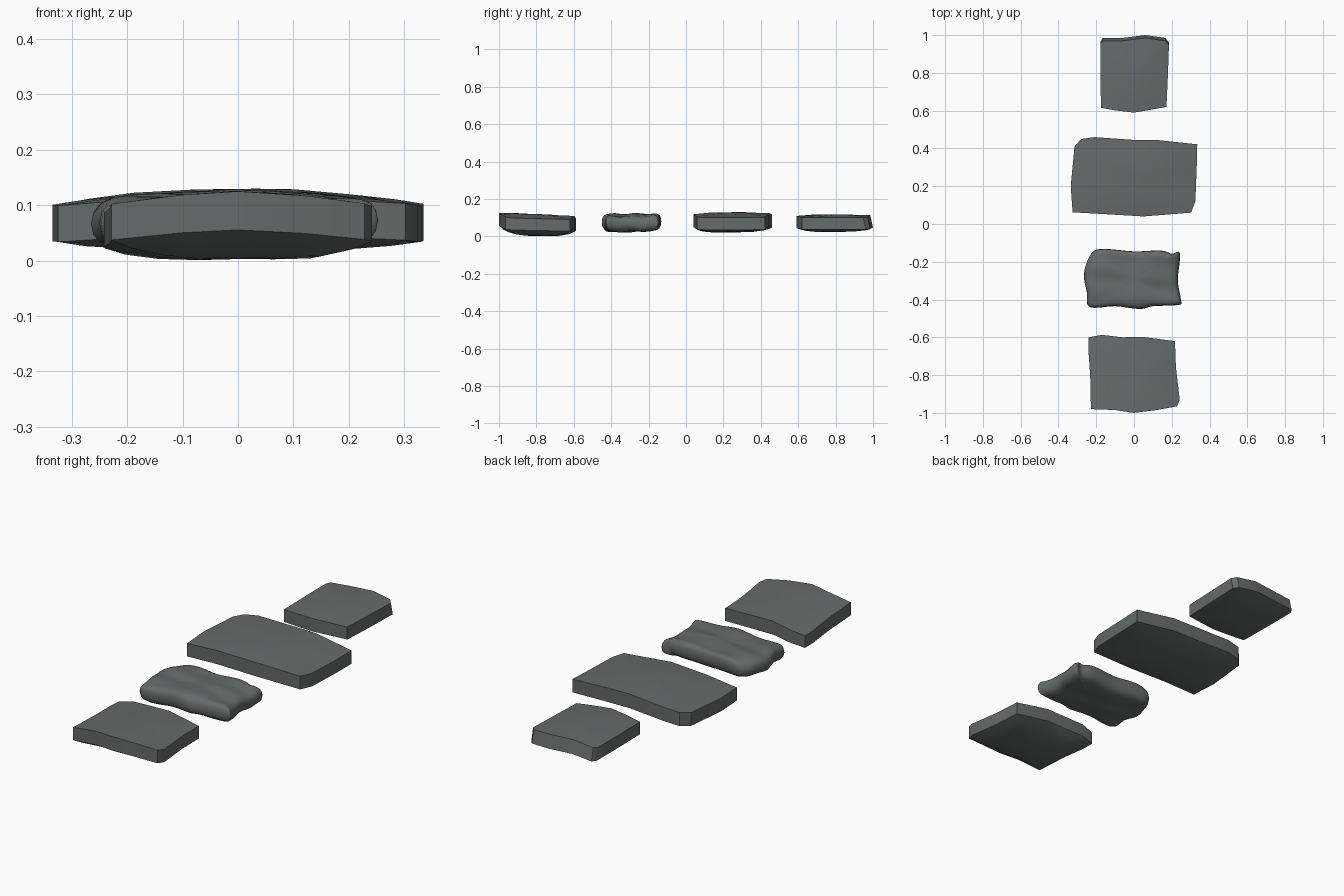
import bpy, bmesh, math
from mathutils import Vector

if "Cube" in bpy.data.objects:
    bpy.data.objects.remove(bpy.data.objects["Cube"])

stone = bpy.data.materials.new("slate grey")
stone.diffuse_color = (0.135, 0.145, 0.144, 1)
stone.use_nodes = True
stone.node_tree.nodes["Principled BSDF"].inputs["Base Color"].default_value = stone.diffuse_color

# (scale towards centre, side: 1 top / -1 bottom, fraction of the half thickness)
SHARP = [(.3, 1, 1), (.6, 1, 1), (.85, 1, 1), (1, 1, 1),
         (1, -1, 1), (.85, -1, 1), (.6, -1, 1), (.3, -1, 1)]
ROUND = [(.3, 1, 1), (.55, 1, 1), (.75, 1, 1), (.88, 1, .98), (.95, 1, .8), (.985, 1, .5), (1, 1, 0),
         (.985, -1, .5), (.95, -1, .8), (.88, -1, .98), (.75, -1, 1), (.5, -1, 1), (.25, -1, 1)]


def smooth_outline(pts, n=4):
    """Catmull-Rom curve through the outline."""
    out = []
    for i in range(len(pts)):
        a, b, c, d = (Vector(pts[(i + k) % len(pts)]) for k in (-1, 0, 1, 2))
        for j in range(n):
            t = j / n
            out.append(tuple(.5 * (2 * b + (c - a) * t + (2 * a - 5 * b + 4 * c - d) * t * t
                                   + (3 * b - a - 3 * c + d) * t ** 3)))
    return out


def slab(name, pts, top, low, arch, tilt, crown, belly, profile=SHARP, ripple=.002,
         back_cut=0, angle=35):
    """Stone slab: outline, edge heights, arch at corners, tilt along y, bulge of both faces."""
    xs, ys = [p[0] for p in pts], [p[1] for p in pts]
    cx, cy = (min(xs) + max(xs)) / 2, (min(ys) + max(ys)) / 2
    hx, hy = (max(xs) - min(xs)) / 2, (max(ys) - min(ys)) / 2

    def height(x, y, s, side, f):
        u, v = (x - cx) / hx, (y - cy) / hy
        bend = -arch * u * u + tilt * v + ripple * math.sin(4 * u + 3 * v) * math.cos(5 * v - 2 * u)
        up = top + bend + crown * (1 - s * s)
        down = low + bend * .8 - belly * (1 - s ** 3)
        mid = (up + down) / 2
        return mid + ((up if side > 0 else down) - mid) * f

    bm = bmesh.new()
    rings = []
    for s, side, f in profile:
        ring = []
        for px, py in pts:
            x, y = cx + (px - cx) * s, cy + (py - cy) * s
            if side > 0 and py > cy + .8 * hy:
                y -= back_cut * s
            ring.append(bm.verts.new((x, y, height(x, y, s, side, f))))
        rings.append(ring)
    n = len(pts)
    for a, b in zip(rings, rings[1:]):
        for i in range(n):
            bm.faces.new((a[i], b[i], b[(i + 1) % n], a[(i + 1) % n]))
    for ring, side in ((rings[0], 1), (rings[-1], -1)):
        c = bm.verts.new((cx, cy, height(cx, cy, 0, side, 1)))
        for i in range(n):
            bm.faces.new((c, ring[i], ring[(i + 1) % n]))
    bmesh.ops.recalc_face_normals(bm, faces=bm.faces)
    me = bpy.data.meshes.new(name)
    bm.to_mesh(me)
    bm.free()
    me.materials.append(stone)
    ob = bpy.data.objects.new(name, me)
    bpy.context.collection.objects.link(ob)
    bpy.context.view_layer.objects.active = ob
    ob.select_set(True)
    bpy.ops.object.shade_smooth_by_angle(angle=math.radians(angle))
    ob.select_set(False)


# small square slab at the back
slab("back_stone",
     [(-.178, .965), (-.165, .985), (-.06, .985), (.06, 1.0), (.165, .985), (.185, .962), (.18, .8),
      (.172, .62), (.09, .605), (0, .59), (-.09, .6), (-.175, .615), (-.178, .8)],
     .111, .046, .012, .002, .006, .022, back_cut=.015)

# widest slab
slab("wide_stone",
     [(-.315, .41), (-.28, .45), (-.21, .46), (0, .445), (.12, .445), (.335, .422), (.332, .3),
      (.325, .12), (.302, .06), (.05, .04), (-.15, .052), (-.325, .062), (-.335, .2)],
     .122, .052, .022, .003, .007, .03)

# worn, rounded slab
slab("worn_stone",
     smooth_outline([(-.225, -.155), (-.16, -.132), (0, -.145), (.14, -.14), (.2, -.157), (.24, -.148),
                     (.242, -.2), (.232, -.3), (.248, -.4), (.238, -.428), (.1, -.435), (.03, -.45),
                     (-.1, -.435), (-.235, -.44), (-.25, -.36), (-.265, -.26)]),
     .118, .04, .012, .002, .001, .014, ROUND, .007, angle=60)

# front slab
slab("front_stone",
     [(-.24, -.6), (-.17, -.587), (-.06, -.6), (.04, -.597), (.217, -.62), (.222, -.76), (.242, -.93),
      (.228, -.965), (.12, -.985), (0, -1.0), (-.1, -.985), (-.228, -.98), (-.232, -.8), (-.242, -.66)],
     .117, .049, .025, -.008, .002, .046)
